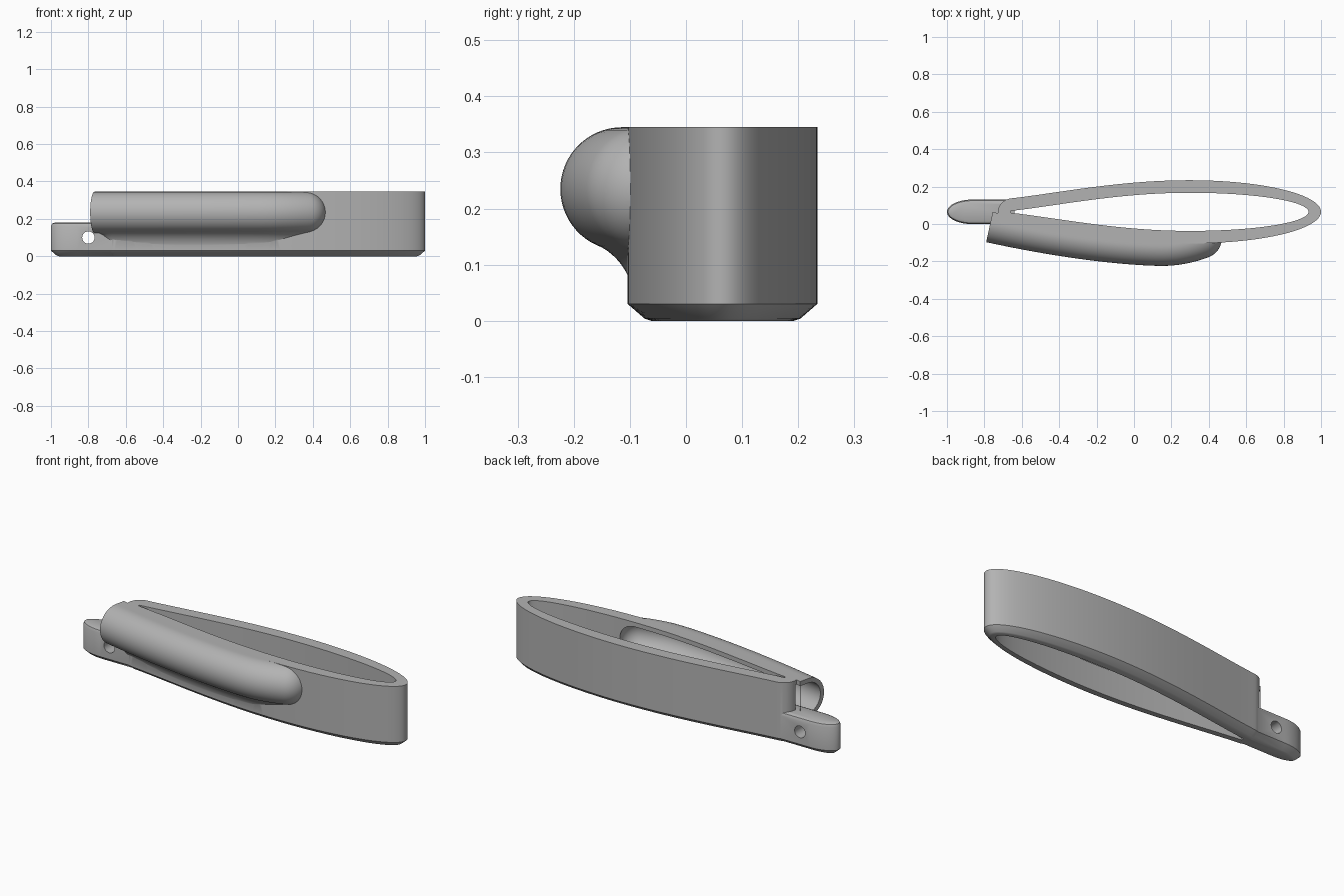
import bpy, bmesh, math
from mathutils import Vector

cube = bpy.data.objects.get("Cube")
if cube:
    bpy.data.objects.remove(cube, do_unlink=True)

grey = bpy.data.materials.new("plain grey")
grey.use_nodes = True
COLOUR = (0.45, 0.45, 0.45, 1)
grey.diffuse_color = COLOUR
grey.node_tree.nodes["Principled BSDF"].inputs["Base Color"].default_value = COLOUR

MID = 0.065      # y of the band's centre line
TOP = 0.345
TUBE_Z = 0.235
TUBE_R = 0.11
WALL = 0.067


def loft(name, rings):
    """Closed solid through a list of equal-length point loops."""
    bm = bmesh.new()
    loops = [[bm.verts.new(p) for p in ring] for ring in rings]
    n = len(loops[0])
    for a, b in zip(loops, loops[1:]):
        for i in range(n):
            j = (i + 1) % n
            bm.faces.new((a[i], a[j], b[j], b[i]))
    bm.faces.new(loops[0][::-1])
    bm.faces.new(loops[-1])
    bmesh.ops.recalc_face_normals(bm, faces=bm.faces)
    mesh = bpy.data.meshes.new(name)
    bm.to_mesh(mesh)
    bm.free()
    mesh.materials.append(grey)
    obj = bpy.data.objects.new(name, mesh)
    bpy.context.collection.objects.link(obj)
    return obj


def combine(target, other, operation):
    """Apply a boolean and drop the helper."""
    bpy.context.view_layer.objects.active = target
    mod = target.modifiers.new(operation, "BOOLEAN")
    mod.operation, mod.object, mod.solver = operation, other, "EXACT"
    bpy.ops.object.modifier_apply(modifier=mod.name)
    bpy.data.objects.remove(other, do_unlink=True)


def mirrored(half, z):
    """Loop from half outline points (x, half width), first and last on the axis."""
    return ([Vector((x, MID + h, z)) for x, h in half]
            + [Vector((x, MID - h, z)) for x, h in half[-2:0:-1]])


def band_outline(inset, z):
    """Teardrop: half ellipse on the right, slim rounded neck on the left."""
    half = []
    for i in range(33):
        a = math.pi / 2 * i / 32
        half.append((0.3 + (0.7 - inset) * math.cos(a), (0.169 - inset) * math.sin(a)))
    r = max(WALL - inset, 0.001)
    xs = [0.3 - 0.96 * i / 40 for i in range(1, 41)]
    xs += [-0.66 - r * math.sin(math.pi / 2 * i / 10) for i in range(1, 11)]
    for x in xs:
        t = max(0, x + 0.7)
        h = 0.068 - inset + 0.101 * math.sin(math.pi / 2 * t) ** 1.2
        if x < -0.66:
            h *= math.sqrt(max(0, 1 - ((-0.66 - x) / r) ** 2))
        half.append((x, h))
    return mirrored(half, z)


def tab_outline(inset, z):
    half = [(-0.64, 0), (-0.64, 0.066 - inset)]
    for i in range(17):
        a = math.pi / 2 * i / 16
        half.append((-0.86 - (0.14 - inset) * math.sin(a), (0.066 - inset) * math.cos(a)))
    return mirrored(half, z)


def path_y(x):
    """Centre line of the side tube, hugging the band then turning in."""
    if x < 0.15:
        return -0.114 + 0.124 * ((0.15 - x) / 0.915) ** 1.6
    return -0.114 + 0.9 * (x - 0.15) ** 2


def arc(cx, cz, r, start, end, steps):
    angles = [math.radians(start + (end - start) * i / steps) for i in range(steps + 1)]
    return [(cx + r * math.cos(a), cz + r * math.sin(a)) for a in angles]


def tube_section(x, y):
    """Round outside, flat top, concave blend down to the band."""
    f = min(1, max(0, (x + 0.75) / 0.12))
    f = f * f * (3 - 2 * f)
    round_end = arc(0, TUBE_Z, TUBE_R, -66, -90, 12)
    blend = arc(0.09, 0.035, TUBE_R, 114, 180, 12)
    lower = [(a + (c - a) * f, b + (d - b) * f)
             for (a, b), (c, d) in zip(round_end, blend)]
    inner = -0.055 + 0.015 * f
    return ([(inner, TOP)] + arc(0, TUBE_Z, TUBE_R, 90, -66, 26)
            + lower[1:] + [(inner, lower[-1][1])])


def hollow_section(x, y):
    """Half-round slot open towards the inside of the band."""
    r = TUBE_R - 0.025
    inner = y - MID
    return [(inner, TUBE_Z + r)] + arc(0, TUBE_Z, r, 90, -90, 28) + [(inner, TUBE_Z - r)]


def sweep(name, section, start, radius):
    """Sweep a section along the tube path and close it with a round cap."""
    end = 0.36
    stations = [(start + (end - start) * i / 48, 0) for i in range(49)]
    stations += [(end, math.radians(a)) for a in range(6, 88, 6)]
    rings = []
    for x, cap in stations:
        y = path_y(x)
        tangent = Vector((0.002, path_y(x + 0.001) - path_y(x - 0.001), 0)).normalized()
        outward = Vector((tangent.y, -tangent.x, 0))
        centre = Vector((x, y, TUBE_Z)) + tangent * radius * math.sin(cap)
        s = math.cos(cap)
        rings.append([centre + outward * d * s + Vector((0, 0, (z - TUBE_Z) * s))
                      for d, z in section(x, y)])
    return loft(name, rings)


# Band with chamfered foot
FOOT = [(0.042, 0), (0.03, 0.004), (0, 0.03)]
band = loft("band_with_side_tube", [band_outline(i, z) for i, z in FOOT + [(0, TOP)]])

# Side tube, its hollow, and the opening through the band
combine(band, sweep("side_tube", tube_section, -0.767, TUBE_R), "UNION")
combine(band, sweep("tube_hollow", hollow_section, -0.9, TUBE_R - 0.025), "DIFFERENCE")
combine(band, loft("band_opening", [band_outline(WALL, z) for z in (-0.1, 0.5)]), "DIFFERENCE")

# End tab with a cross hole
tab_levels = FOOT + [(0, 0.16), (0.006, 0.174), (0.02, 0.18)]
combine(band, loft("end_tab", [tab_outline(i, z) for i, z in tab_levels]), "UNION")
hole = [[Vector((x, y, z)) for x, z in arc(-0.8, 0.1, 0.033, 0, 350, 35)] for y in (-0.2, 0.3)]
combine(band, loft("cross_hole", hole), "DIFFERENCE")

bpy.ops.object.select_all(action="DESELECT")
band.select_set(True)
bpy.context.view_layer.objects.active = band
bpy.ops.object.shade_smooth_by_angle(angle=math.radians(28))
